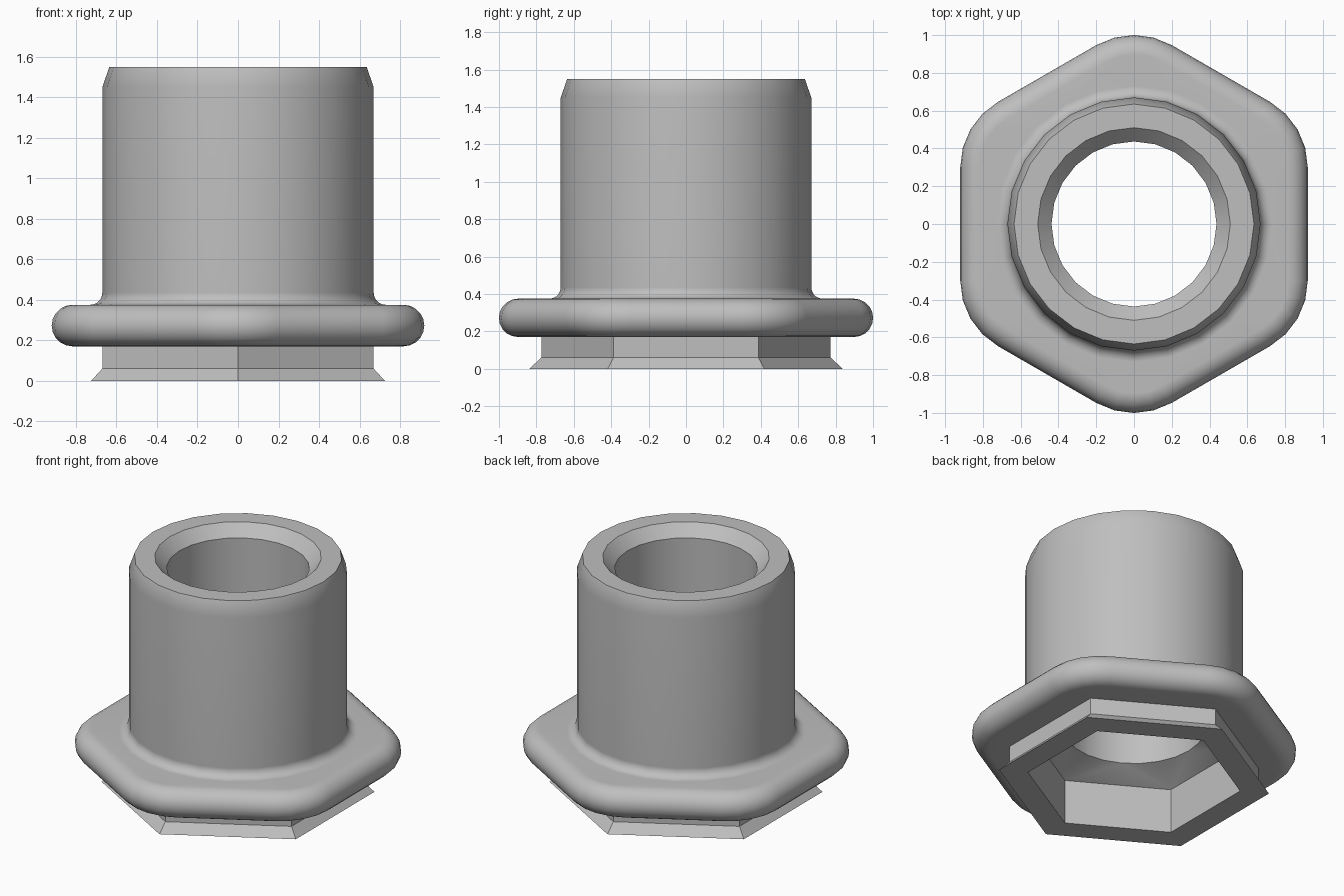
import bpy, bmesh, math

if "Cube" in bpy.data.objects:
    bpy.data.objects.remove(bpy.data.objects["Cube"], do_unlink=True)

ARC_POINTS = 5  # points on each of the six corners


def metal_material():
    mat = bpy.data.materials.new("satin grey metal")
    mat.use_nodes = True
    colour = (0.52, 0.52, 0.52, 1)
    mat.diffuse_color = colour
    mat.node_tree.nodes["Principled BSDF"].inputs["Base Color"].default_value = colour
    return mat


def ring(bm, apothem, corner, z):
    """Rounded hexagon: corner 0 is a sharp hexagon, corner == apothem a circle."""
    centre = (apothem - corner) / math.cos(math.pi / 6)
    verts = []
    for side in range(6):
        mid = math.radians(90 + 60 * side)
        for i in range(ARC_POINTS):
            a = mid + math.radians(60) * (i / (ARC_POINTS - 1) - 0.5)
            verts.append(bm.verts.new((centre * math.cos(mid) + corner * math.cos(a),
                                       centre * math.sin(mid) + corner * math.sin(a), z)))
    return verts


def circle(radius, z):
    return (radius, radius, z)


def hexagon(apothem, z):
    return (apothem, 0, z)


def loft_closed(name, sections, mat):
    bm = bmesh.new()
    rings = [ring(bm, *s) for s in sections]
    for a, b in zip(rings, rings[1:] + rings[:1]):
        for i in range(len(a)):
            j = (i + 1) % len(a)
            bm.faces.new((a[i], a[j], b[j], b[i]))
    bmesh.ops.remove_doubles(bm, verts=bm.verts, dist=0.0005)
    bmesh.ops.recalc_face_normals(bm, faces=bm.faces)
    mesh = bpy.data.meshes.new(name)
    bm.to_mesh(mesh)
    bm.free()
    obj = bpy.data.objects.new(name, mesh)
    bpy.context.collection.objects.link(obj)
    mesh.materials.append(mat)
    bpy.ops.object.select_all(action="DESELECT")
    obj.select_set(True)
    bpy.context.view_layer.objects.active = obj
    bpy.ops.object.shade_smooth_by_angle(angle=math.radians(32))
    normals = obj.modifiers.new("even shading", "WEIGHTED_NORMAL")
    normals.keep_sharp = True
    return obj


# Flared hexagonal foot
foot = [hexagon(0.725, 0), hexagon(0.67, 0.06), hexagon(0.67, 0.17)]

# Rounded hexagonal flange with a half-round rim
flange, steps = [], 10
edge, mid_z = 0.1025, 0.2725
for i in range(steps + 1):
    t = math.pi * (i / steps - 0.5)
    inset = edge * (1 - math.cos(t))
    flange.append((0.92 - inset, 0.4 - inset, mid_z + edge * math.sin(t)))

# Fillet from flange to barrel, then the barrel with its chamfered top
barrel, fillet = [], 0.06
for i in range(6):
    t = math.pi / 2 * i / 5
    barrel.append(circle(0.67 + fillet * (1 - math.sin(t)),
                         0.375 + fillet * (1 - math.cos(t))))
barrel += [circle(0.67, 1.45), circle(0.635, 1.55)]

# Countersunk round bore opening into a hexagonal socket below
bore = [circle(0.51, 1.55), circle(0.437, 1.475), circle(0.437, 0.38),
        hexagon(0.57, 0.30), hexagon(0.57, 0)]

loft_closed("hex_flanged_bushing", foot + flange + barrel + bore, metal_material())
